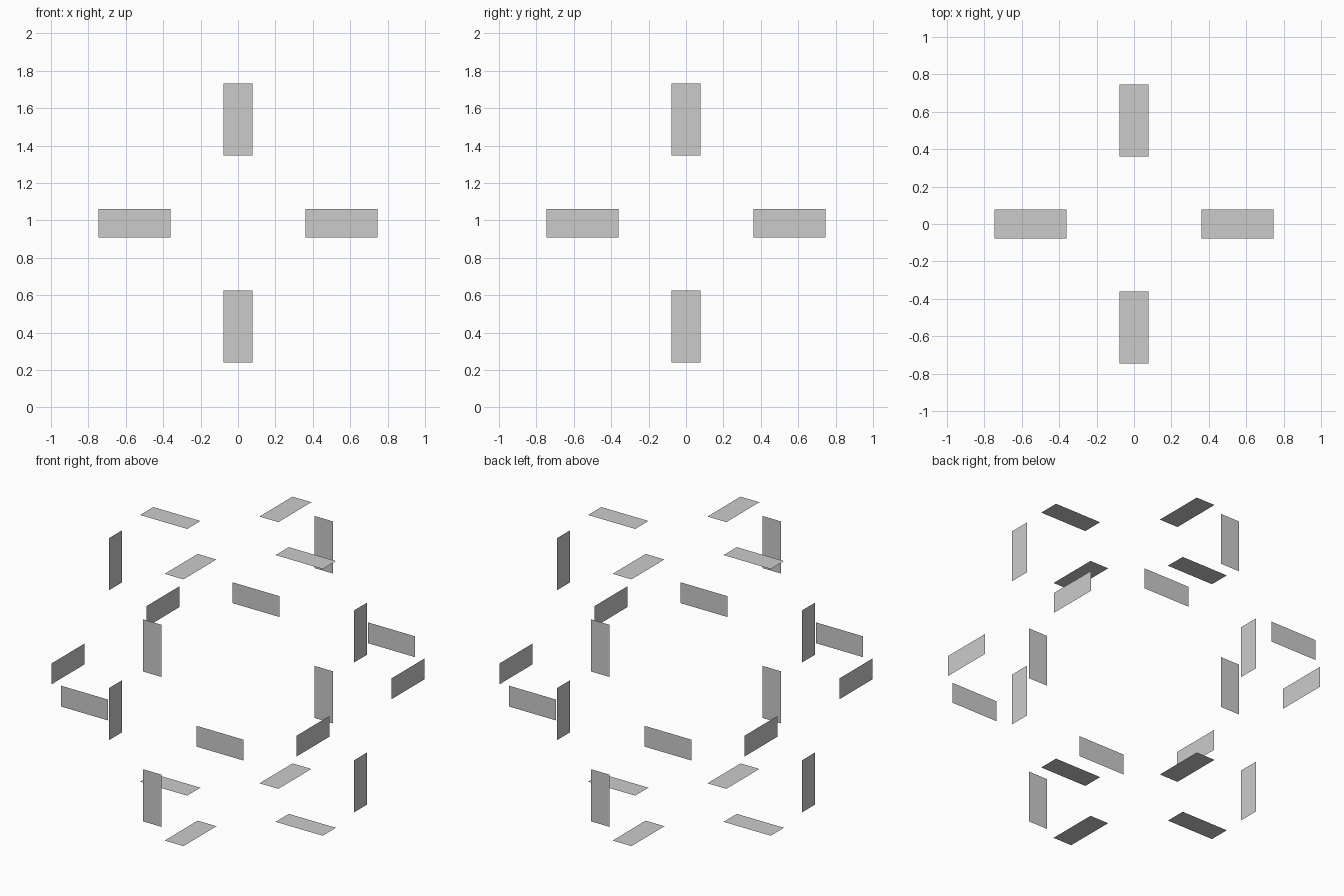
import bpy
from mathutils import Vector

if "Cube" in bpy.data.objects:
    bpy.data.objects.remove(bpy.data.objects["Cube"])

CENTRE = Vector((0, 0, 0.985))
INNER, OUTER, HALF_W = 0.361, 0.746, 0.077   # radial span and half width of a plate


def plate_cross(name, normal, u, distance):
    """Four thin plates radiating in a cross on one side of an open cube."""
    n, u = Vector(normal), Vector(u)
    v = n.cross(u)
    verts, faces = [], []
    for out, side in ((u, v), (v, -u), (-u, -v), (-v, u)):
        i = len(verts)
        for r, w in ((INNER, -HALF_W), (OUTER, -HALF_W), (OUTER, HALF_W), (INNER, HALF_W)):
            verts.append(CENTRE + n * distance + out * r + side * w)
        faces.append((i, i + 1, i + 2, i + 3))
    mesh = bpy.data.meshes.new(name)
    mesh.from_pydata(verts, [], faces)
    obj = bpy.data.objects.new(name, mesh)
    bpy.context.collection.objects.link(obj)


# One cross of plates per cube side, facing outward
plate_cross("right_plates", (1, 0, 0), (0, 1, 0), 1.0)
plate_cross("left_plates", (-1, 0, 0), (0, 1, 0), 1.0)
plate_cross("back_plates", (0, 1, 0), (1, 0, 0), 1.0)
plate_cross("front_plates", (0, -1, 0), (1, 0, 0), 1.0)
plate_cross("top_plates", (0, 0, 1), (1, 0, 0), 0.985)
plate_cross("bottom_plates", (0, 0, -1), (1, 0, 0), 0.985)
